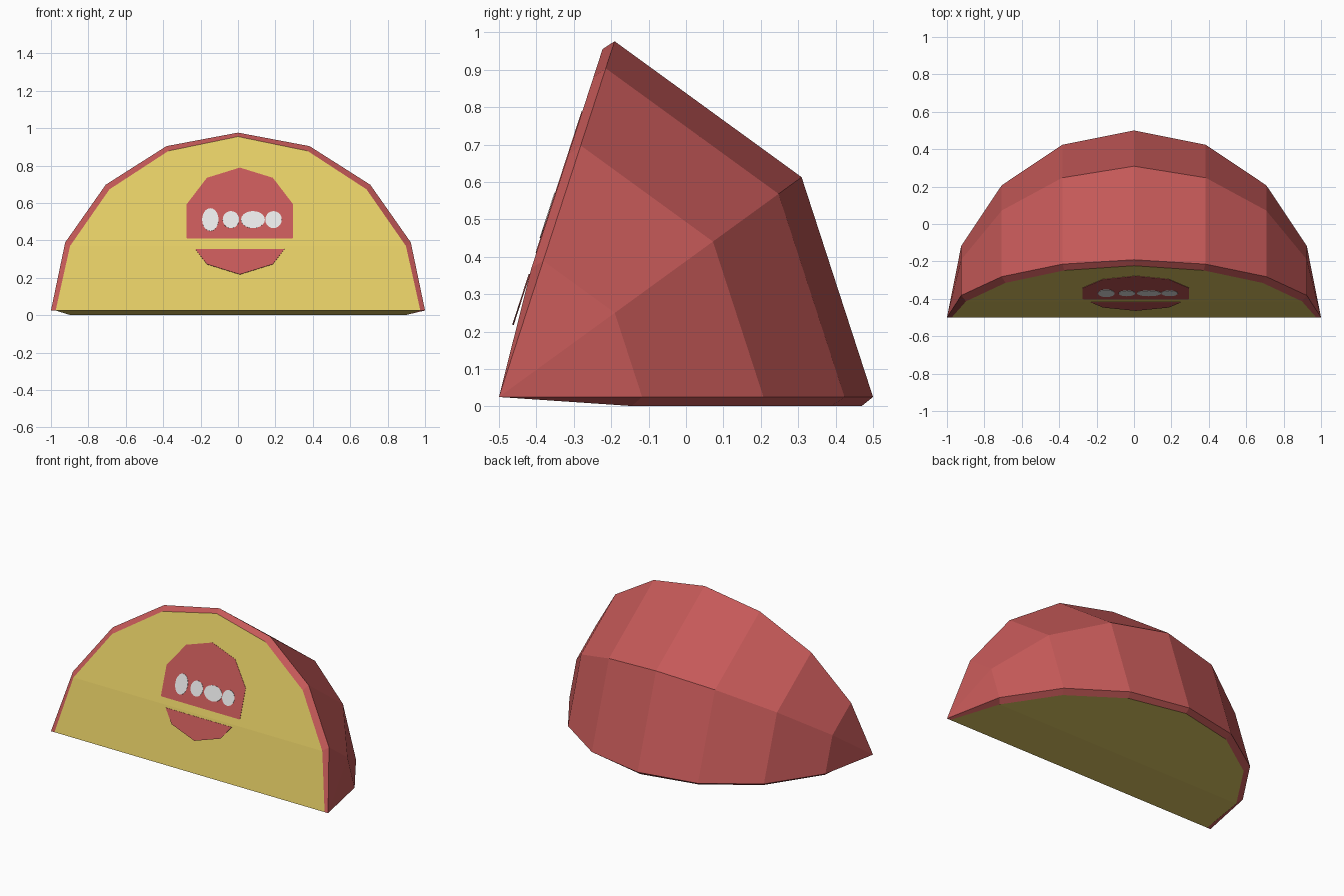
import bpy, bmesh, math
from mathutils import Vector

if "Cube" in bpy.data.objects:
    bpy.data.objects.remove(bpy.data.objects["Cube"])

CUT_ANGLES = [0, 36, 72]      # meridians of the wedge, in degrees
AXIS_Y, AXIS_Z = -0.5, 0.025  # hinge line shared by both cut faces
FLESH_OUT = 0.024             # how far the cut faces bulge out
STEPS = 8                     # segments per half circle


def material(name, rgb):
    m = bpy.data.materials.new(name)
    m.diffuse_color = (*rgb, 1)
    m.use_nodes = True
    m.node_tree.nodes["Principled BSDF"].inputs["Base Color"].default_value = m.diffuse_color
    return m


RED = material("red rind", (0.558, 0.100, 0.098))
YELLOW = material("yellow flesh", (0.775, 0.61, 0.13))
WHITE = material("white", (0.80, 0.80, 0.80))


def place(x, s, n, angle, side=1):
    """Point at x, s along the cut plane, n out of it (side gives direction)."""
    a = math.radians(angle)
    c, d = math.cos(a), math.sin(a)
    return Vector((x, AXIS_Y + s * c - side * n * d, AXIS_Z + s * d + side * n * c))


def finish(name, bm, mats):
    bmesh.ops.remove_doubles(bm, verts=bm.verts, dist=1e-5)
    bmesh.ops.recalc_face_normals(bm, faces=bm.faces)
    me = bpy.data.meshes.new(name)
    bm.to_mesh(me)
    bm.free()
    for m in mats:
        me.materials.append(m)
    ob = bpy.data.objects.new(name, me)
    bpy.context.collection.objects.link(ob)
    return ob


# Fruit wedge: faceted rind with an inset, slightly bulged flesh face on each cut
bm = bmesh.new()
arc = [math.pi * i / STEPS for i in range(STEPS + 1)]
left = bm.verts.new(place(-1, 0, 0, 0))
right = bm.verts.new(place(1, 0, 0, 0))
rows = []
for ang in CUT_ANGLES:
    mid = [bm.verts.new(place(math.cos(t), math.sin(t), 0, ang)) for t in arc[1:-1]]
    rows.append([right] + mid + [left])
for lo, hi in zip(rows, rows[1:]):
    for i in range(STEPS):
        ring = [lo[i], lo[i + 1], hi[i + 1], hi[i]]
        bm.faces.new(list(dict.fromkeys(ring)))

inner_right = bm.verts.new(place(0.975, 0, 0, 0))
inner_left = bm.verts.new(place(-0.975, 0, 0, 0))
for row, ang, side in ((rows[0], 0, -1), (rows[-1], 72, 1)):
    inner = [bm.verts.new(place(0.972 * math.cos(t),
                                0.97 * math.sin(t) - 0.018 * abs(math.cos(t)),
                                FLESH_OUT, ang, side)) for t in arc[1:-1]]
    inner = [inner_right] + inner + [inner_left]
    for i in range(STEPS):
        bm.faces.new([row[i], row[i + 1], inner[i + 1], inner[i]])
    flesh = [bm.faces.new([inner_right, inner[1], inner[-2], inner_left]),
             bm.faces.new(inner[1:-1])]
    for f in flesh:
        f.material_index = 1
finish("fruit_wedge", bm, [RED, YELLOW])


def plate(name, cx, cs, rx, rs, sides, n_top, mat, keep=None):
    """Thin polygon plate on the front cut; keep=(s, sign) trims it along s."""
    bm = bmesh.new()
    pts = [(cx + rx * math.sin(2 * math.pi * i / sides),
            cs + rs * math.cos(2 * math.pi * i / sides), 0) for i in range(sides)]
    face = bm.faces.new([bm.verts.new(p) for p in pts])
    if keep:
        s, sign = keep
        bmesh.ops.bisect_plane(bm, geom=bm.verts[:] + bm.edges[:] + bm.faces[:],
                               plane_co=(0, s, 0), plane_no=(0, sign, 0),
                               clear_inner=True)
    out = bmesh.ops.extrude_face_region(bm, geom=bm.faces[:])["geom"]
    for v in out:
        if isinstance(v, bmesh.types.BMVert):
            v.co.z = 1
    for v in bm.verts:
        n = n_top if v.co.z > 0.5 else FLESH_OUT - 0.002
        v.co = place(v.co.x, v.co.y, n, 72)
    return finish(name, bm, [mat])


# Round ten-sided mark on the front, split by a gap
plate("upper_disc", 0.01, 0.495, 0.3, 0.3, 10, FLESH_OUT + 0.002, RED, (0.396, 1))
plate("lower_disc", 0.01, 0.495, 0.3, 0.3, 10, FLESH_OUT + 0.002, RED, (0.338, -1))

# Row of white oval spots
for i, (x, rx, rs) in enumerate([(-0.148, 0.044, 0.064), (-0.038, 0.044, 0.048),
                                 (0.08, 0.064, 0.048), (0.19, 0.044, 0.048)]):
    plate(f"white_spot_{i + 1}", x, 0.502, rx, rs, 20, FLESH_OUT + 0.004, WHITE)
